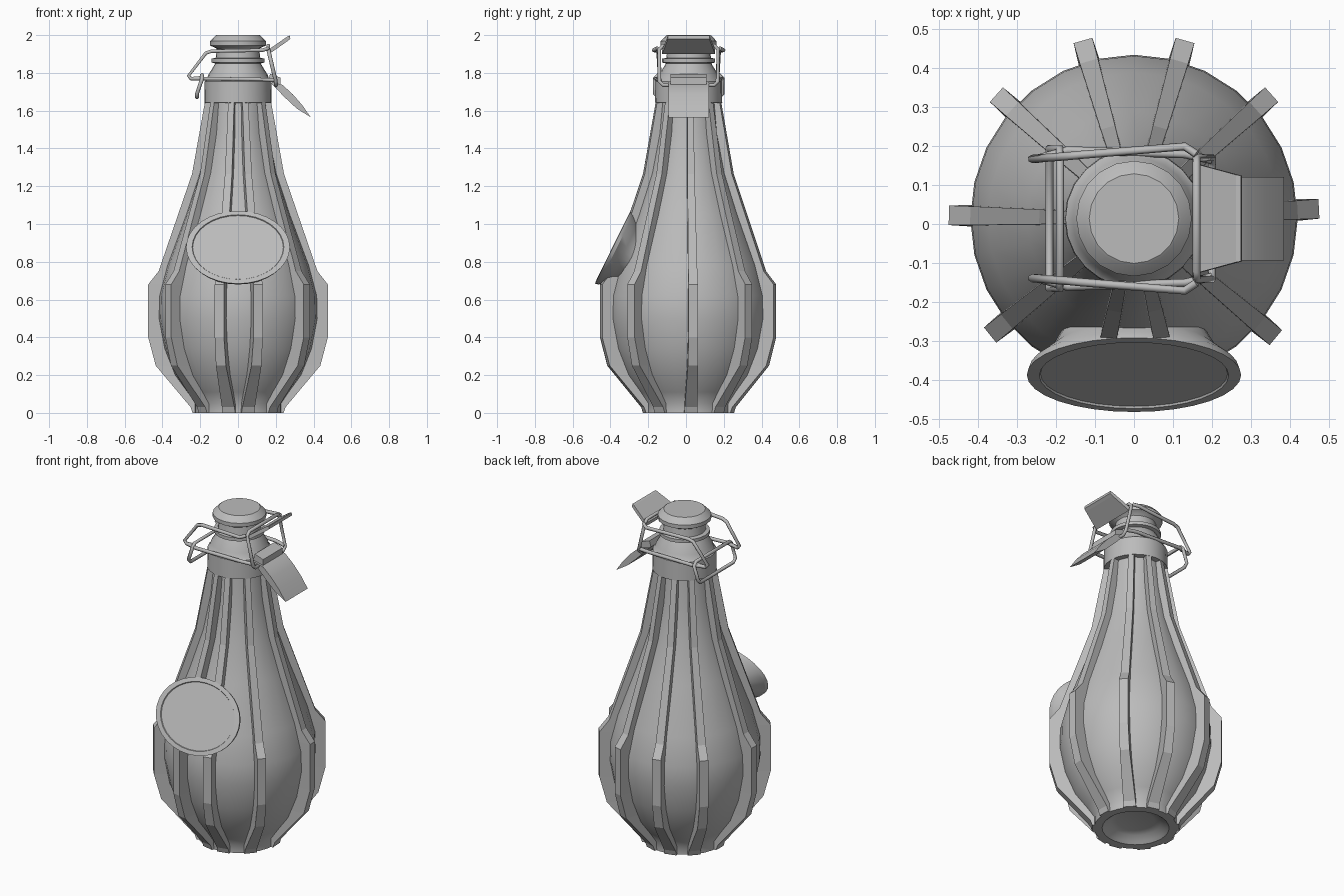
import bpy, bmesh, math
from mathutils import Vector, Matrix

if "Cube" in bpy.data.objects:
    bpy.data.objects.remove(bpy.data.objects["Cube"])

CY = 0.014  # bottle axis offset in y

grey = bpy.data.materials.new("plain grey")
grey.use_nodes = True
grey.diffuse_color = (0.5, 0.5, 0.5, 1)
grey.node_tree.nodes["Principled BSDF"].inputs["Base Color"].default_value = (0.5, 0.5, 0.5, 1)


def finish(name, bm, smooth=None):
    bmesh.ops.recalc_face_normals(bm, faces=bm.faces)
    me = bpy.data.meshes.new(name)
    bm.to_mesh(me)
    bm.free()
    me.materials.append(grey)
    ob = bpy.data.objects.new(name, me)
    bpy.context.collection.objects.link(ob)
    if smooth:
        bpy.ops.object.select_all(action='DESELECT')
        ob.select_set(True)
        bpy.context.view_layer.objects.active = ob
        bpy.ops.object.shade_smooth_by_angle(angle=math.radians(smooth))


def loft(name, rings, smooth=None):
    """Skin a list of equal point rings and cap both ends."""
    bm = bmesh.new()
    loops = [[bm.verts.new(p) for p in ring] for ring in rings]
    n = len(loops[0])
    for a, b in zip(loops, loops[1:]):
        for i in range(n):
            j = (i + 1) % n
            bm.faces.new((a[i], a[j], b[j], b[i]))
    bm.faces.new(loops[0][::-1])
    bm.faces.new(loops[-1])
    finish(name, bm, smooth)


def lathe(name, profile, n=24, smooth=35):
    rings = [[(r * math.cos(math.tau * i / n), CY + r * math.sin(math.tau * i / n), z)
              for i in range(n)] for r, z in profile]
    loft(name, rings, smooth)


def wire(name, points, closed=False, radius=0.0105):
    cu = bpy.data.curves.new(name, 'CURVE')
    cu.dimensions = '3D'
    cu.bevel_depth = radius
    cu.bevel_resolution = 1
    cu.use_fill_caps = True
    sp = cu.splines.new('POLY')
    sp.points.add(len(points) - 1)
    for p, co in zip(sp.points, points):
        p.co = (*co, 1)
    sp.use_cyclic_u = closed
    cu.materials.append(grey)
    ob = bpy.data.objects.new(name, cu)
    bpy.context.collection.objects.link(ob)


def extrude_y(name, profile, half, smooth=None):
    """Side profile in x, z swept across y; half is the half width per point."""
    loft(name, [[(x, CY + s * h, z) for (x, z), h in zip(profile, half)] for s in (-1, 1)], smooth)


# Glass body with a hollow in its base
lathe("body", [(0.105, 0.045), (0.14, 0.035), (0.17, 0.012), (0.185, 0), (0.23, 0), (0.23, 0.05),
               (0.27, 0.11), (0.335, 0.2), (0.39, 0.34), (0.42, 0.5), (0.417, 0.62), (0.375, 0.78),
               (0.275, 1.05), (0.203, 1.27), (0.162, 1.48), (0.145, 1.66)], 28)

# Neck, collar and stopper
lathe("neck", [(0.14, 1.64), (0.178, 1.642), (0.176, 1.755), (0.165, 1.765), (0.157, 1.79),
               (0.12, 1.85), (0.14, 1.855), (0.14, 1.875), (0.118, 1.88), (0.112, 1.93)])
lathe("stopper", [(0.105, 1.915), (0.115, 1.93), (0.148, 1.945), (0.148, 1.968),
                  (0.122, 1.995), (0.115, 2.0)], 20)

# Ribs along the body: outer radius, height, half width
rib = [(0.24, 0, 0.036), (0.25, 0.03, 0.034), (0.435, 0.25, 0.027), (0.475, 0.4, 0.025),
       (0.475, 0.68, 0.025), (0.42, 0.75, 0.024), (0.243, 1.265, 0.019), (0.174, 1.65, 0.016)]
for k, deg in enumerate((3, 42, 74, 106, 138, 179, 219, 258, 283, 320)):
    turn = Matrix.Translation((0, CY, 0)) @ Matrix.Rotation(math.radians(deg), 4, 'Z')
    rings = []
    for r, z, w in rib:
        inner = r - (0.04 if z < 0.1 else 0.12)
        rings.append([turn @ Vector(p) for p in
                      ((inner, -w, z), (r, -w, z), (r, w, z), (inner, w, z))])
    loft("rib_%d" % (k + 1), rings)

# Tilted oval plaque flaring out of the front
up = Vector((0, 0.19, 0.385)).normalized()
out = Vector((0, -up.z, up.y))
centre = Vector((0, -0.387, 0.877))


def oval(a, b, depth, n=32):
    return [centre + out * depth + Vector((1, 0, 0)) * a * math.cos(math.tau * i / n)
            + up * b * math.sin(math.tau * i / n) for i in range(n)]


loft("plaque", [oval(0.17, 0.12, -0.2), oval(0.185, 0.14, -0.12), oval(0.215, 0.17, -0.065),
                oval(0.268, 0.21, -0.02), oval(0.275, 0.215, 0), oval(0.243, 0.191, 0.002),
                oval(0.24, 0.188, -0.003)], 30)

# Wire bail over the stopper and hinge wire around the collar
for side, s in (("left", 1), ("right", -1)):
    wire("bail_" + side, [(x, CY + s * y, z) for x, y, z in
         ((-0.19, 0.16, 1.775), (-0.25, 0.153, 1.77), (-0.262, 0.153, 1.785), (-0.17, 0.16, 1.905),
          (-0.14, 0.163, 1.915), (0.13, 0.185, 1.92), (0.16, 0.165, 1.93))])
    wire("hinge_wire_" + side, [(x, CY + s * y, z) for x, y, z in
         ((-0.25, 0.153, 1.77), (-0.17, 0.175, 1.77), (0.13, 0.165, 1.765), (0.2, 0.15, 1.76))])


def bar_loop(name, top, bottom, half):
    (x1, z1), (x2, z2) = top, bottom
    pts = []
    for s in (-1, 1):
        side = [(x1, half - 0.02, z1), (x1, half, z1 - 0.02),
                (x2, half, z2 + 0.02), (x2, half - 0.02, z2)]
        pts += [(x, CY + s * y, z) for x, y, z in (side if s > 0 else side[::-1])]
    wire(name, pts, True)


bar_loop("back_loop", (-0.19, 1.79), (-0.217, 1.67), 0.18)
bar_loop("lever_frame", (0.16, 1.945), (0.2, 1.735), 0.155)

# Thumb plate and curved lever
extrude_y("thumb_plate", [(0.165, 1.9), (0.262, 1.968), (0.277, 1.98), (0.274, 1.997),
                          (0.262, 1.993), (0.16, 1.922)],
          [0.14, 0.114, 0.11, 0.11, 0.112, 0.14])
extrude_y("lever_hinge", [(0.16, 1.76), (0.17, 1.795), (0.225, 1.775), (0.225, 1.715), (0.2, 1.72)],
          [0.095] * 5)
extrude_y("lever", [(0.165, 1.755), (0.235, 1.737), (0.29, 1.687), (0.34, 1.63), (0.385, 1.565),
                    (0.31, 1.612), (0.25, 1.668)], [0.107] * 7, 30)
